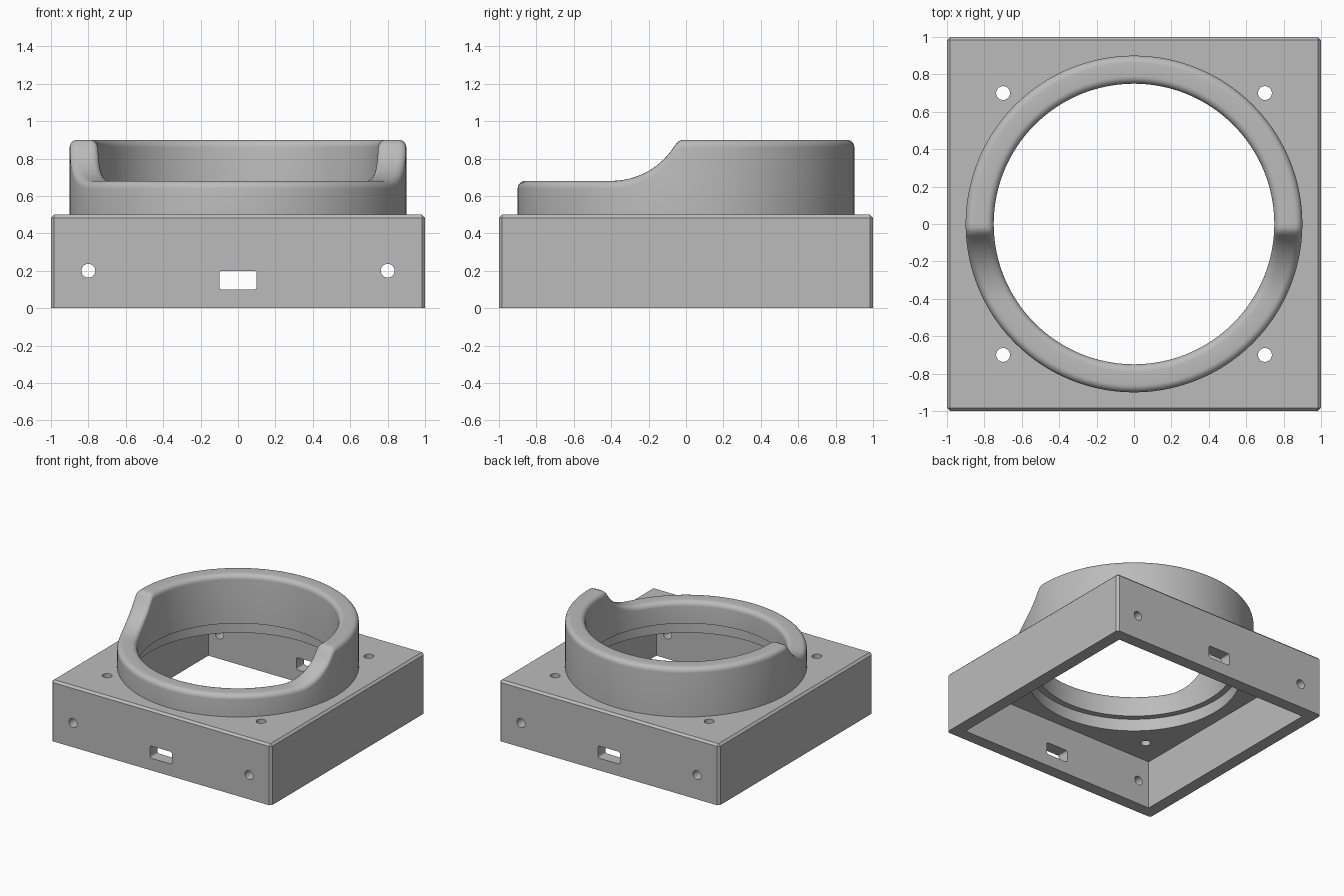
import bpy, bmesh, math
from mathutils import Matrix

if "Cube" in bpy.data.objects:
    bpy.data.objects.remove(bpy.data.objects["Cube"], do_unlink=True)

grey = bpy.data.materials.new("plain grey")
grey.use_nodes = True
COLOUR = (0.5, 0.5, 0.5, 1)
grey.diffuse_color = COLOUR
grey.node_tree.nodes["Principled BSDF"].inputs["Base Color"].default_value = COLOUR


def finish(bm, name):
    bmesh.ops.recalc_face_normals(bm, faces=bm.faces)
    mesh = bpy.data.meshes.new(name)
    bm.to_mesh(mesh)
    bm.free()
    mesh.materials.append(grey)
    obj = bpy.data.objects.new(name, mesh)
    bpy.context.collection.objects.link(obj)
    return obj


def activate(obj):
    bpy.ops.object.select_all(action='DESELECT')
    obj.select_set(True)
    bpy.context.view_layer.objects.active = obj


def block(name, size, centre, bevel=0, edge_rule=None, segments=1):
    bm = bmesh.new()
    bmesh.ops.create_cube(bm, size=1, matrix=Matrix.Translation(centre) @ Matrix.Diagonal((*size, 1)))
    if bevel:
        edges = [e for e in bm.edges if edge_rule(e)]
        bmesh.ops.bevel(bm, geom=edges, offset=bevel, segments=segments, profile=0.5, affect='EDGES')
    return finish(bm, name)


def rod(name, radius, length, centre, along_y=False, sides=32):
    bm = bmesh.new()
    turn = Matrix.Rotation(math.pi / 2, 4, 'X') if along_y else Matrix.Identity(4)
    bmesh.ops.create_cone(bm, cap_ends=True, segments=sides, radius1=radius, radius2=radius,
                          depth=length, matrix=Matrix.Translation(centre) @ turn)
    return finish(bm, name)


def cut(target, cutter):
    cutter.hide_render = True
    mod = target.modifiers.new("cut", 'BOOLEAN')
    mod.operation, mod.solver, mod.object = 'DIFFERENCE', 'EXACT', cutter
    activate(target)
    bpy.ops.object.modifier_apply(modifier=mod.name)
    bpy.data.objects.remove(cutter, do_unlink=True)


# Open-bottomed housing with chamfered top and upright edges
housing = block("housing", (2, 2, 0.5), (0, 0, 0.25), 0.017,
                lambda e: max(v.co.z for v in e.verts) > 0.4)
cut(housing, block("cavity", (1.8, 1.8, 0.8), (0, 0, 0)))
cut(housing, rod("plate_opening", 0.8, 0.4, (0, 0, 0.5), sides=128))

# Screw holes through the top plate and through the front and back walls
for sx in (-1, 1):
    for sy in (-1, 1):
        cut(housing, rod("plate_hole", 0.037, 0.4, (0.7 * sx, 0.7 * sy, 0.45)))
    cut(housing, rod("wall_hole", 0.037, 3, (0.8 * sx, 0, 0.2), along_y=True))

# Rounded port slot through the front and back walls
cut(housing, block("slot", (0.2, 3, 0.1), (0, 0, 0.15), 0.014,
                   lambda e: abs(e.verts[0].co.y - e.verts[1].co.y) > 1, 4))

# Collar: rounded ring whose rim sweeps down to a low front lip
INNER, OUTER, BASE, LOW, HIGH = 0.75, 0.9, 0.5, 0.68, 0.9
SWEEP, SHOULDER, ROUND = 0.4, 0.05, 0.04
shoulder_y = -0.4 + math.sqrt((SWEEP + SHOULDER) ** 2 - (LOW + SWEEP - HIGH + SHOULDER) ** 2)
join_y = -0.4 + (shoulder_y + 0.4) * SWEEP / (SWEEP + SHOULDER)


def rim_height(y):
    if y <= -0.4:
        return LOW
    if y < join_y:
        return LOW + SWEEP - math.sqrt(SWEEP ** 2 - (y + 0.4) ** 2)
    if y < shoulder_y:
        return HIGH - SHOULDER + math.sqrt(SHOULDER ** 2 - (y - shoulder_y) ** 2)
    return HIGH


# Cross-section as (radius, drop below rim), outer side first
STEPS = 6
arc = [(math.sin(t), 1 - math.cos(t)) for t in (i * math.pi / 2 / STEPS for i in range(STEPS + 1))]
section = [(OUTER - ROUND + ROUND * s, ROUND * d) for s, d in reversed(arc)]
section += [(INNER + ROUND - ROUND * s, ROUND * d) for s, d in arc]

bm = bmesh.new()
TURNS = 256
loops = []
for i in range(TURNS):
    a = 2 * math.pi * i / TURNS
    c, s = math.cos(a), math.sin(a)
    points = [(OUTER, BASE)] + [(r, rim_height(r * s) - d) for r, d in section] + [(INNER, BASE)]
    loops.append([bm.verts.new((r * c, r * s, z)) for r, z in points])
for i, here in enumerate(loops):
    ahead = loops[(i + 1) % TURNS]
    for j in range(len(here)):
        k = (j + 1) % len(here)
        bm.faces.new((here[j], ahead[j], ahead[k], here[k]))
collar = finish(bm, "collar")

for obj in (housing, collar):
    activate(obj)
    bpy.ops.object.shade_smooth_by_angle(angle=math.radians(30))
